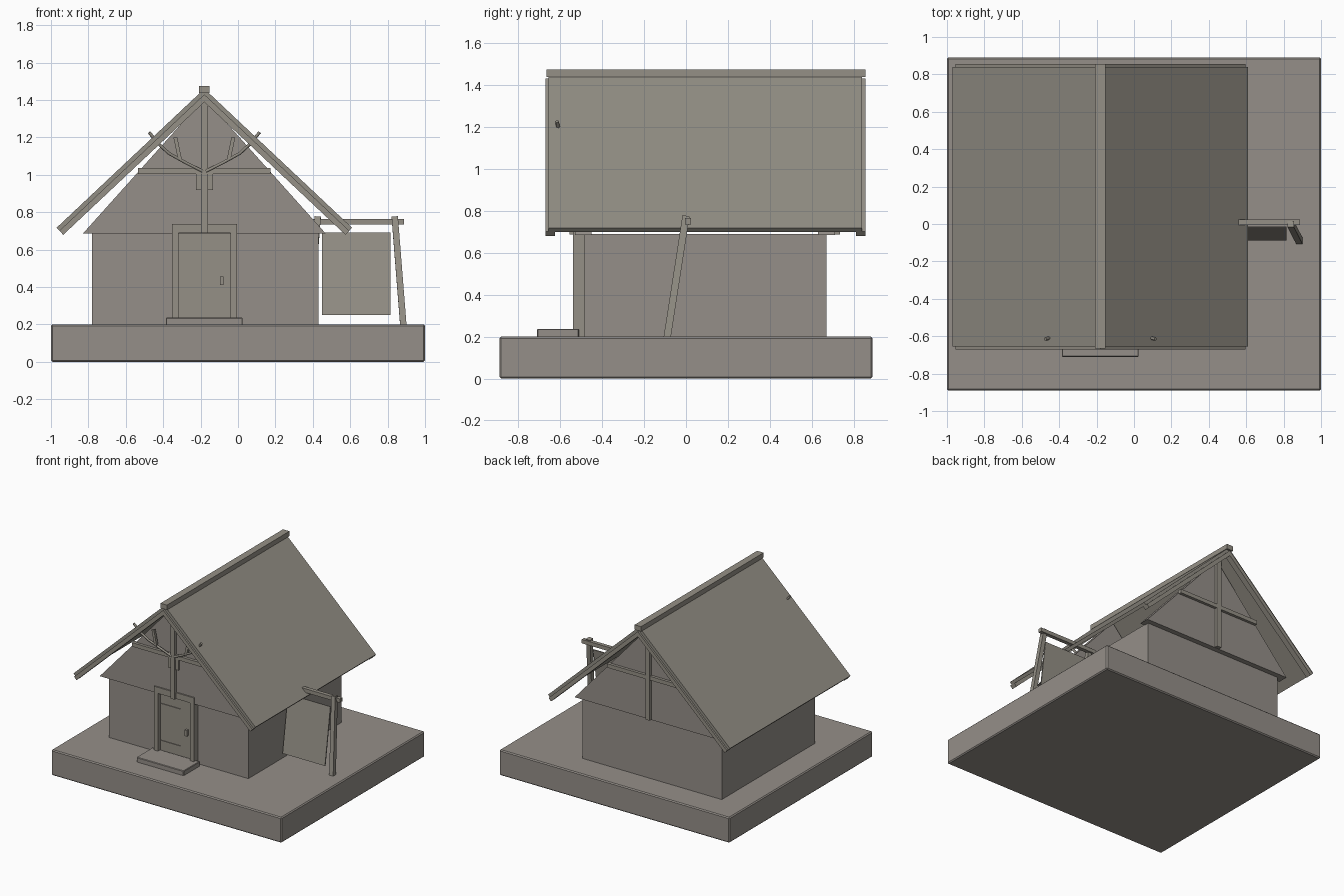
import bpy
import bmesh
from mathutils import Vector, Matrix

cube = bpy.data.objects.get("Cube")
if cube:
    bpy.data.objects.remove(cube)


def material(name, rgb):
    m = bpy.data.materials.new(name)
    m.use_nodes = True
    m.diffuse_color = (*rgb, 1)
    m.node_tree.nodes["Principled BSDF"].inputs["Base Color"].default_value = (*rgb, 1)
    return m


STONE = material("warm grey stone", (0.30, 0.275, 0.25))
WOOD = material("weathered wood", (0.30, 0.28, 0.24))
ROOF = material("grey thatch", (0.285, 0.268, 0.23))

RIDGE_X = -0.18


def finish(name, bm, mat, bevel=0):
    bmesh.ops.recalc_face_normals(bm, faces=bm.faces)
    mesh = bpy.data.meshes.new(name)
    bm.to_mesh(mesh)
    bm.free()
    mesh.materials.append(mat)
    ob = bpy.data.objects.new(name, mesh)
    bpy.context.collection.objects.link(ob)
    if bevel:
        mod = ob.modifiers.new("Bevel", "BEVEL")
        mod.width = bevel
        mod.segments = 1
    return ob


def box(name, x, y, z, mat, bevel=0):
    """Box from three (low, high) ranges."""
    bm = bmesh.new()
    size = [r[1] - r[0] for r in (x, y, z)]
    mid = [(r[0] + r[1]) / 2 for r in (x, y, z)]
    bmesh.ops.create_cube(bm, size=1, matrix=Matrix.Translation(mid) @ Matrix.Diagonal((*size, 1)))
    return finish(name, bm, mat, bevel)


def prism(name, profile, y, mat):
    """Extrude an x-z profile along y."""
    bm = bmesh.new()
    face = bm.faces.new([bm.verts.new((px, y[0], pz)) for px, pz in profile])
    new = bmesh.ops.extrude_face_region(bm, geom=[face])["geom"]
    verts = [v for v in new if isinstance(v, bmesh.types.BMVert)]
    bmesh.ops.translate(bm, vec=(0, y[1] - y[0], 0), verts=verts)
    return finish(name, bm, mat)


def beam(name, a, b, width, depth, mat):
    """Square-ended beam between two points; width runs along x, depth along y."""
    a, b = Vector(a), Vector(b)
    axis = (b - a).normalized()
    side = (Vector((1, 0, 0)) - axis * axis.x).normalized()
    rot = Matrix((side, axis.cross(side), axis)).transposed().to_4x4()
    size = Matrix.Diagonal((width, depth, (b - a).length, 1))
    bm = bmesh.new()
    bmesh.ops.create_cube(bm, size=1, matrix=Matrix.Translation((a + b) / 2) @ rot @ size)
    return finish(name, bm, mat)


def rod(name, points, radius, mat):
    """Bent branch as a bevelled curve."""
    curve = bpy.data.curves.new(name, "CURVE")
    curve.dimensions = "3D"
    curve.bevel_depth = radius
    curve.bevel_resolution = 1
    curve.use_fill_caps = True
    spline = curve.splines.new("POLY")
    spline.points.add(len(points) - 1)
    for p, co in zip(spline.points, points):
        p.co = (*co, 1)
    curve.materials.append(mat)
    ob = bpy.data.objects.new(name, curve)
    bpy.context.collection.objects.link(ob)


# Ground slab, walls and doorstep
box("ground_slab", (-1, 1), (-0.89, 0.89), (0, 0.2), STONE, 0.008)
box("walls", (-0.78, 0.43), (-0.485, 0.67), (0.195, 0.69), STONE)
box("doorstep", (-0.385, 0.025), (-0.71, -0.51), (0.195, 0.237), STONE, 0.004)

# Gable boards overhanging the walls, with post and tie beam
gable = [(RIDGE_X - 0.65, 0.685), (RIDGE_X + 0.65, 0.685), (RIDGE_X, 1.41)]
for end, y, out in (("front", -0.49, -1), ("back", 0.67, 1)):
    prism(end + "_gable", gable, (y - 0.04, y + 0.04), STONE)
    face = y + out * 0.045
    box(end + "_king_post", (RIDGE_X - 0.019, RIDGE_X + 0.019),
        (face - 0.02, face + 0.02), (0.688, 1.42), WOOD)
    box(end + "_tie_beam", (RIDGE_X - 0.355, RIDGE_X + 0.355),
        (face - 0.017, face + 0.017), (1.005, 1.036), WOOD)
box("post_block", (RIDGE_X - 0.045, RIDGE_X + 0.045), (-0.545, -0.52), (0.92, 1.005), WOOD)

# Roof panels, barge rafters and curved braces, mirrored about the ridge
TOP, EAVE = Vector((0, 1.46)), Vector((0.79, 0.717))
slope = (EAVE - TOP).normalized()
normal = Vector((-slope.y, slope.x))


def slope_band(side, upper, lower):
    corners = [TOP - normal * upper, EAVE - normal * upper,
               EAVE - normal * lower, TOP - normal * lower]
    # Trim the upper end to the vertical ridge plane
    corners[0] -= slope * (corners[0].x / slope.x)
    corners[3] -= slope * (corners[3].x / slope.x)
    return [(RIDGE_X + side * c.x, c.y) for c in corners]


for word, side in (("left", 1), ("right", -1)):
    prism(word + "_roof_panel", slope_band(side, 0, 0.025), (-0.655, 0.84), ROOF)
    for end, y in (("front", -0.67), ("back", 0.81)):
        prism(f"{word}_{end}_rafter", slope_band(side, 0.022, 0.052), (y, y + 0.045), WOOD)
    rod(word + "_curved_brace", [(RIDGE_X + side * px, py, pz) for px, py, pz in (
        (0.01, -0.55, 1.02), (0.1, -0.565, 1.065), (0.19, -0.585, 1.115),
        (0.25, -0.605, 1.17), (0.295, -0.615, 1.227))], 0.009, WOOD)
    beam(word + "_short_strut", (RIDGE_X + side * 0.13, -0.57, 1.08),
         (RIDGE_X + side * 0.155, -0.57, 1.2), 0.02, 0.02, WOOD)
box("ridge_beam", (RIDGE_X - 0.028, RIDGE_X + 0.028), (-0.665, 0.855), (1.437, 1.475), WOOD)

# Door with frame, hinges and handle
for word, x in (("right", -0.352), ("left", -0.04)):
    box(word + "_door_jamb", (x, x + 0.034), (-0.54, -0.48), (0.2, 0.7), WOOD)
box("door_lintel", (-0.352, -0.006), (-0.54, -0.48), (0.69, 0.738), WOOD)
box("door", (-0.32, -0.038), (-0.505, -0.48), (0.2, 0.69), WOOD)
for word, z in (("lower", 0.3), ("upper", 0.59)):
    box(word + "_hinge", (-0.318, -0.14), (-0.51, -0.5), (z, z + 0.012), WOOD)
box("door_handle", (-0.095, -0.077), (-0.525, -0.5), (0.41, 0.457), WOOD)

# Leaning drying frame with a stretched hide
FRAME_X = 0.632
for word, side in (("left", 1), ("right", -1)):
    beam(word + "_frame_post", (FRAME_X + side * 0.252, -0.09, 0.195),
         (FRAME_X + side * 0.206, 0, 0.775), 0.034, 0.034, WOOD)
box("frame_rail", (0.375, 0.888), (-0.005, 0.025), (0.735, 0.765), WOOD)
beam("stretched_hide", (FRAME_X, -0.083, 0.25), (FRAME_X, -0.016, 0.69), 0.368, 0.008, WOOD)
